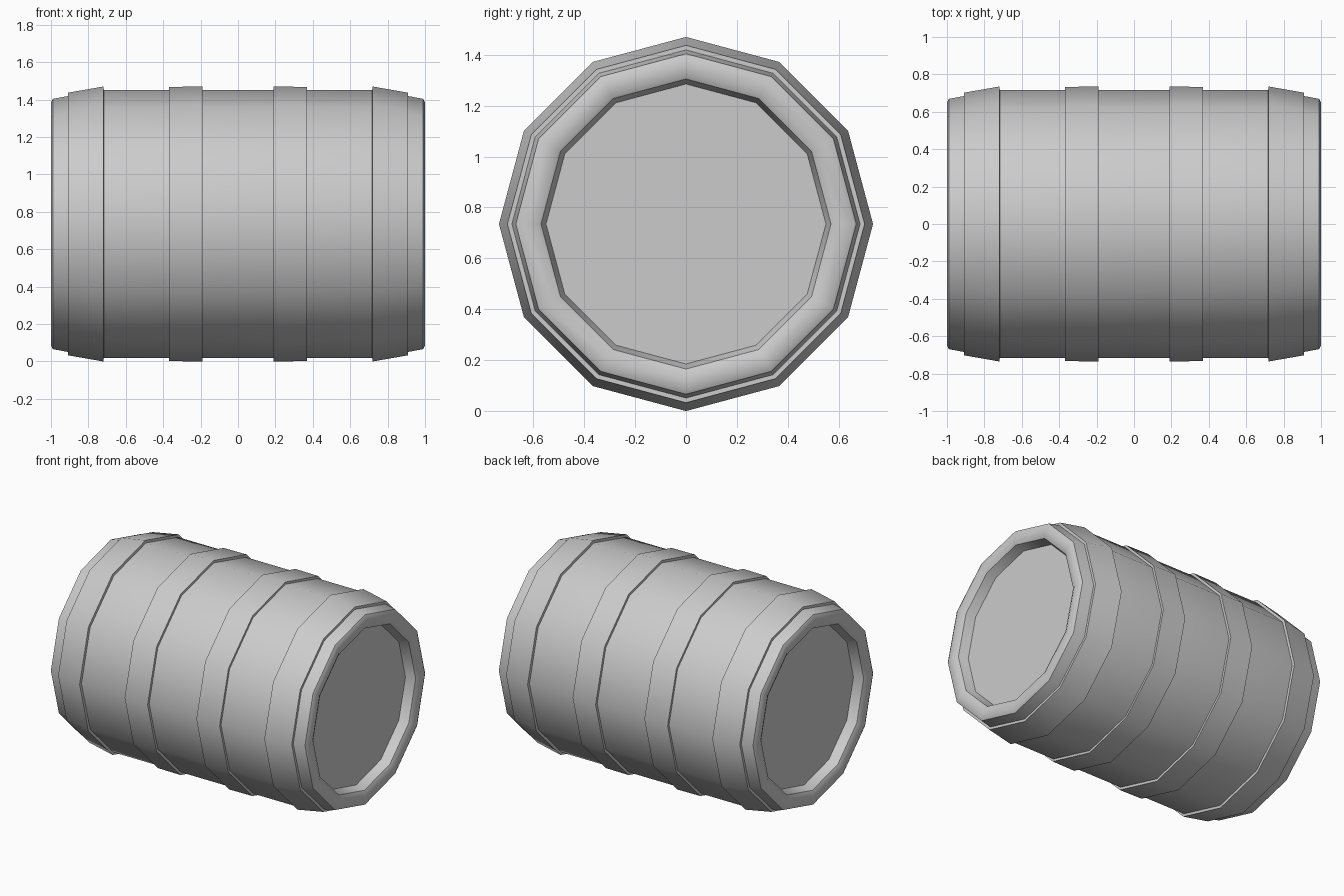
import bpy, bmesh, math

if "Cube" in bpy.data.objects:
    bpy.data.objects.remove(bpy.data.objects["Cube"])

SIDES, CZ = 12, 0.735


def lathe(name, profile, closed=False, smooth=True):
    """Spin (x, radius) points round the barrel's long axis."""
    bm = bmesh.new()
    rings = []
    for x, r in profile:
        ring = []
        for i in range(SIDES):
            a = 2 * math.pi * i / SIDES
            ring.append(bm.verts.new((x, r * math.cos(a), CZ + r * math.sin(a))))
        rings.append(ring)
    pairs = list(zip(rings, rings[1:]))
    if closed:
        pairs.append((rings[-1], rings[0]))
    for a, b in pairs:
        for i in range(SIDES):
            j = (i + 1) % SIDES
            bm.faces.new((a[i], a[j], b[j], b[i]))
    if not closed:
        # flat barrel heads
        bm.faces.new(rings[0])
        bm.faces.new(rings[-1])
    bmesh.ops.recalc_face_normals(bm, faces=bm.faces)
    me = bpy.data.meshes.new(name)
    bm.to_mesh(me)
    bm.free()
    ob = bpy.data.objects.new(name, me)
    bpy.context.collection.objects.link(ob)
    bpy.ops.object.select_all(action='DESELECT')
    ob.select_set(True)
    bpy.context.view_layer.objects.active = ob
    bpy.ops.object.shade_smooth_by_angle(angle=math.radians(40))
    # keep the heads flat and crisp
    for p in me.polygons:
        if len(p.vertices) > 4:
            p.use_smooth = False
    return ob


# staves: body, tapered ends, rolled rim and recessed heads
half = [(0.72, 0.717), (0.91, 0.684), (0.99, 0.669), (1.0, 0.65), (1.0, 0.60),
        (0.985, 0.57), (0.92, 0.55)]
lathe("barrel_body", [(-x, r) for x, r in reversed(half)] + half)

# hoops, mirrored on both ends
for s, side in ((1, "right"), (-1, "left")):
    lathe("inner_hoop_" + side, [(s * 0.19, 0.70), (s * 0.19, 0.735),
          (s * 0.37, 0.733), (s * 0.37, 0.70)], closed=True)
    lathe("end_hoop_" + side, [(s * 0.715, 0.70), (s * 0.72, 0.735),
          (s * 0.91, 0.702), (s * 0.91, 0.67)], closed=True)
